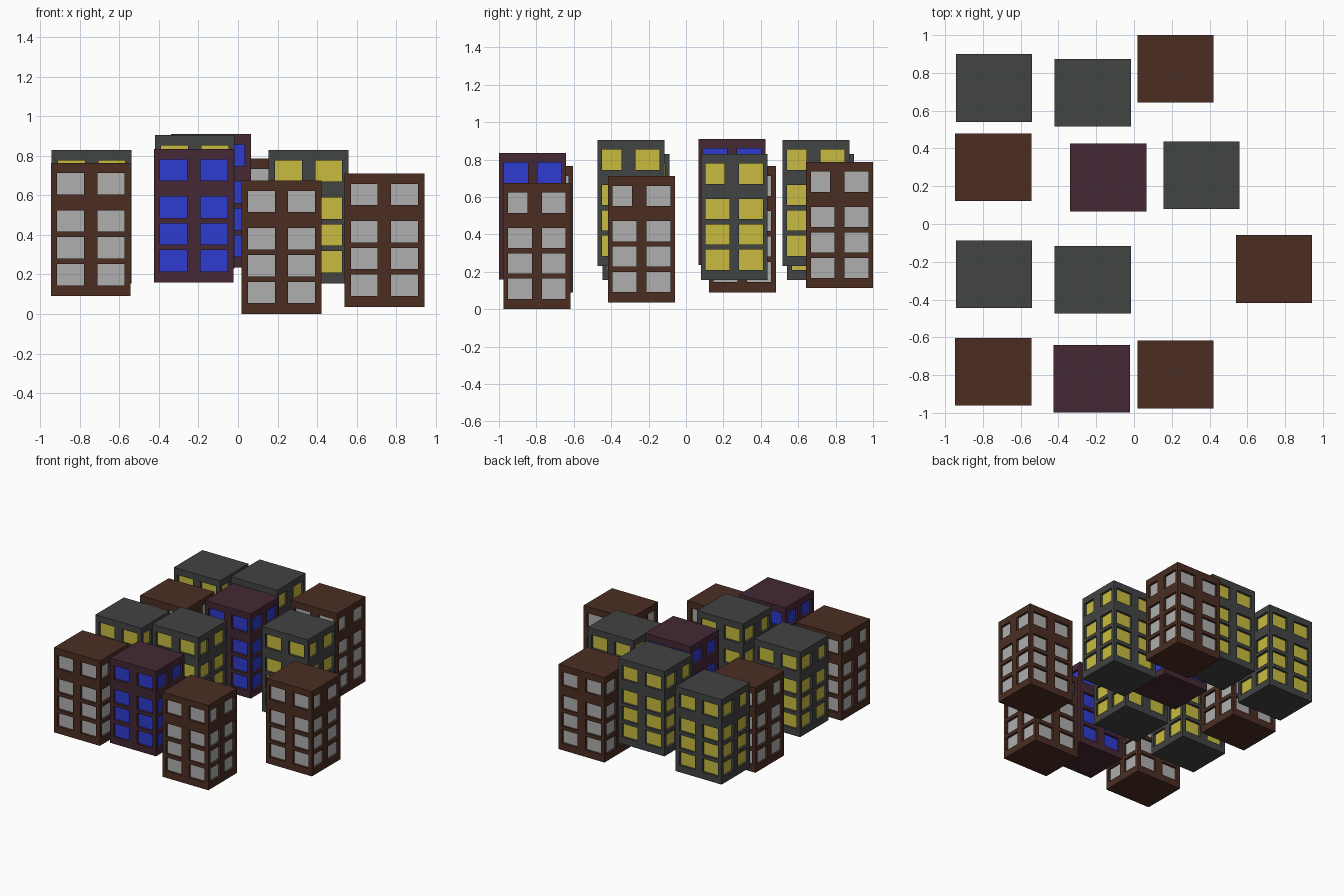
import bpy, bmesh

if "Cube" in bpy.data.objects:
    bpy.data.objects.remove(bpy.data.objects["Cube"])

W, D, H = 0.404, 0.358, 0.675      # block size
RECESS = 0.018                     # window depth
ROWS = [(0.055, 0.163), (0.191, 0.299), (0.327, 0.435), (0.515, 0.623)]
COLS_X = [(0.032, 0.168), (0.236, 0.372)]
COLS_Y = [(0.025, 0.153), (0.205, 0.333)]


def material(name, rgb):
    m = bpy.data.materials.new(name)
    m.diffuse_color = (*rgb, 1)
    m.use_nodes = True
    m.node_tree.nodes["Principled BSDF"].inputs["Base Color"].default_value = m.diffuse_color
    return m


def quad(bm, pts, mat=0):
    f = bm.faces.new([bm.verts.new(p) for p in pts])
    f.material_index = mat


def wall(bm, place, length, cols, narrow_top):
    """Wall with recessed panes; place(u, z, depth) maps to 3D."""
    def rect(u0, u1, z0, z1, d=0.0, mat=0):
        quad(bm, [place(u0, z0, d), place(u1, z0, d),
                  place(u1, z1, d), place(u0, z1, d)], mat)

    z_prev = 0.0
    for i, (z0, z1) in enumerate(ROWS):
        rect(0, length, z_prev, z0)            # band under the row
        row = list(cols)
        if narrow_top and i == len(ROWS) - 1:
            row[0] = (row[0][0], row[0][1] - 0.025)
        u_prev = 0.0
        for u0, u1 in row:
            rect(u_prev, u0, z0, z1)           # pier
            rect(u0, u1, z0, z1, RECESS, 1)    # pane
            ring = [(u0, z0), (u1, z0), (u1, z1), (u0, z1)]
            for a, b in zip(ring, ring[1:] + ring[:1]):   # reveals
                quad(bm, [place(*a, 0), place(*b, 0),
                          place(*b, RECESS), place(*a, RECESS)])
            u_prev = u1
        rect(u_prev, length, z0, z1)
        z_prev = z1
    rect(0, length, z_prev, H)


def block_mesh(name, wall_mat, pane_mat, narrow):
    bm = bmesh.new()
    x, y = W / 2, D / 2
    wall(bm, lambda u, z, d: (u - x, -y + d, z), W, COLS_X, False)
    wall(bm, lambda u, z, d: (u - x, y - d, z), W, COLS_X, False)
    wall(bm, lambda u, z, d: (x - d, u - y, z), D, COLS_Y, narrow)
    wall(bm, lambda u, z, d: (-x + d, u - y, z), D, COLS_Y, narrow)
    for z in (0, H):                           # floor and roof
        quad(bm, [(-x, -y, z), (x, -y, z), (x, y, z), (-x, y, z)])
    bmesh.ops.remove_doubles(bm, verts=bm.verts, dist=1e-5)
    bmesh.ops.recalc_face_normals(bm, faces=bm.faces)
    me = bpy.data.meshes.new(name)
    bm.to_mesh(me)
    bm.free()
    me.materials.append(wall_mat)
    me.materials.append(pane_mat)
    return me


styles = {
    "brown": block_mesh("brown_block", material("brown_wall", (0.069, 0.027, 0.016)),
                        material("grey_pane", (0.43, 0.43, 0.43)), True),
    "grey": block_mesh("grey_block", material("grey_wall", (0.055, 0.056, 0.056)),
                       material("yellow_pane", (0.58, 0.50, 0.05)), True),
    "purple": block_mesh("purple_block", material("purple_wall", (0.058, 0.021, 0.034)),
                         material("blue_pane", (0.027, 0.044, 0.63)), False),
}

# Buildings: style, centre x, centre y, base height
layout = [
    ("grey", -0.741, 0.720, 0.155), ("grey", -0.219, 0.694, 0.230),
    ("brown", 0.220, 0.821, 0.112), ("brown", -0.745, 0.301, 0.090),
    ("purple", -0.137, 0.246, 0.235), ("grey", 0.357, 0.258, 0.155),
    ("grey", -0.741, -0.267, 0.155), ("grey", -0.219, -0.295, 0.230),
    ("brown", 0.741, -0.238, 0.036), ("brown", -0.745, -0.783, 0.090),
    ("purple", -0.224, -0.820, 0.160), ("brown", 0.220, -0.797, 0.0),
]
for i, (style, x, y, z) in enumerate(layout, 1):
    ob = bpy.data.objects.new(f"{style}_building_{i}", styles[style])
    ob.location = (x, y, z)
    bpy.context.collection.objects.link(ob)
